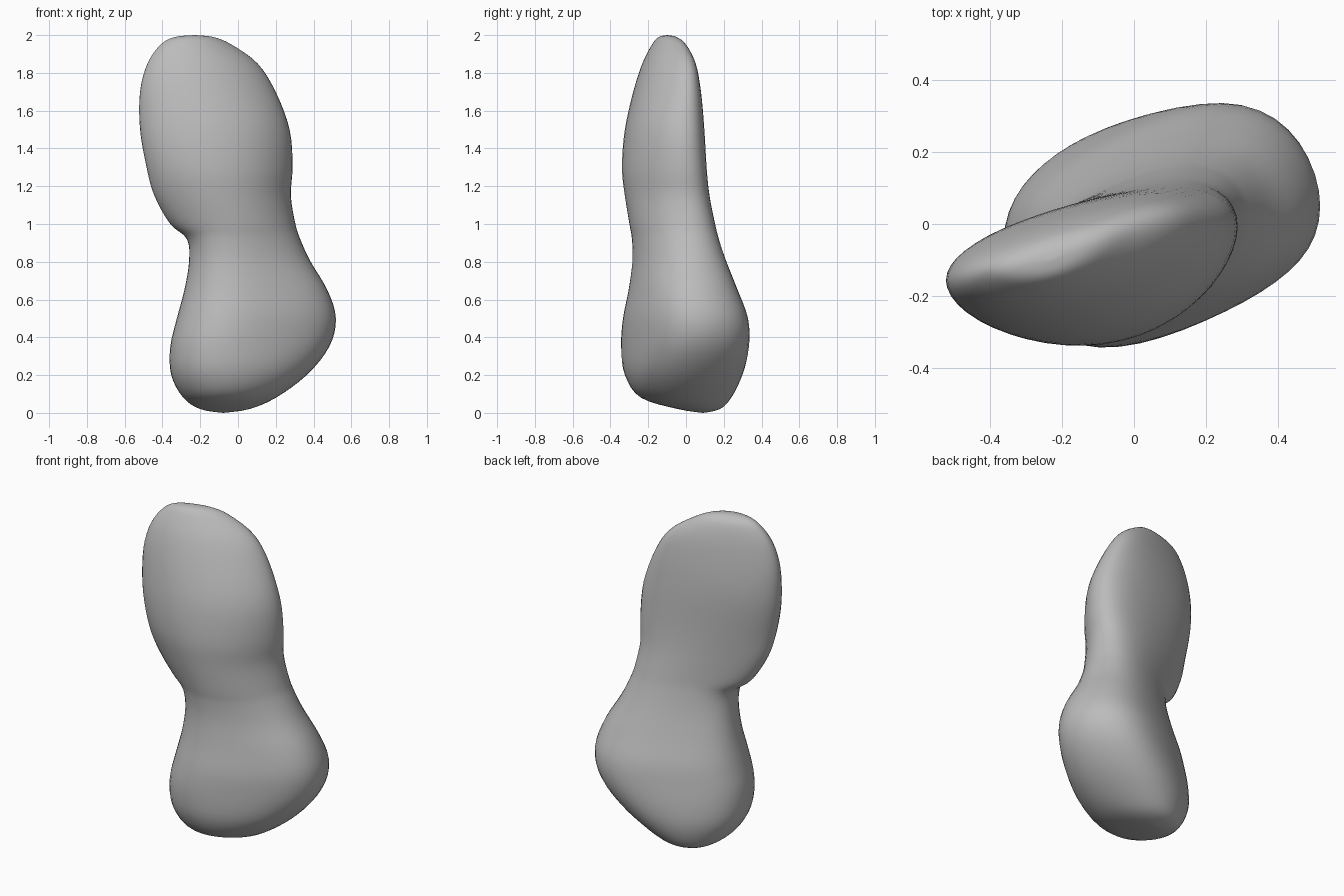
import bpy
import bmesh
from math import sin, cos, pi, radians

# Remove the default object
default = bpy.data.objects.get("Cube")
if default:
    bpy.data.objects.remove(default, do_unlink=True)

SIDES = 48
STEPS = 4

# Outline rows: height, right edge, left edge, front edge, back edge, rim flare
OUTLINE = [
    (0.0, -0.08, -0.08, 0.09, 0.09, 0),
    (0.02, -0.20, 0.06, -0.04, 0.18, 0),
    (0.08, -0.29, 0.20, -0.24, 0.24, 0),
    (0.2, -0.355, 0.365, -0.325, 0.30, 0),
    (0.35, -0.36, 0.485, -0.345, 0.335, 0),
    (0.5, -0.325, 0.52, -0.335, 0.33, 0),
    (0.65, -0.285, 0.475, -0.305, 0.275, 0),
    (0.8, -0.26, 0.385, -0.285, 0.215, 0),
    (0.92, -0.27, 0.33, -0.287, 0.175, 0),
    (1.0, -0.295, 0.305, -0.30, 0.155, 0.065),
    (1.15, -0.385, 0.28, -0.325, 0.125, 0.06),
    (1.3, -0.465, 0.29, -0.34, 0.11, 0.02),
    (1.5, -0.52, 0.275, -0.325, 0.098, 0),
    (1.7, -0.52, 0.20, -0.28, 0.08, 0),
    (1.85, -0.48, 0.105, -0.232, 0.052, 0),
    (1.95, -0.41, -0.035, -0.18, 0.0, 0),
    (1.99, -0.335, -0.13, -0.145, -0.05, 0),
    (2.0, -0.23, -0.23, -0.10, -0.10, 0),
]


def spline(p, q, r, s, t):
    """Smooth value between q and r."""
    return q + 0.5 * t * (r - p + t * (2 * p - 5 * q + 4 * r - s + t * (3 * (q - r) + s - p)))


def smooth_rows(rows):
    """Fill in extra rows between the outline rows."""
    last = len(rows) - 1
    result = []
    for i in range(last):
        near = [rows[min(max(i + k, 0), last)] for k in (-1, 0, 1, 2)]
        for step in range(STEPS):
            result.append([spline(*values, step / STEPS) for values in zip(*near)])
    result.append(list(rows[last]))
    return result


def ramp(value, start, end):
    """Ease from 0 to 1 between start and end."""
    t = min(max((value - start) / (end - start), 0), 1)
    return t * t * (3 - 2 * t)


def section(row):
    """Slanted oval: boxy in the base, flat-backed in the upper lobe."""
    z, right, left, front, back, flare = row
    centre_x, centre_y = (left + right) / 2, (front + back) / 2
    half_x, half_y = (left - right) / 2, (back - front) / 2
    upper = ramp(z, 0.55, 1.3)
    points = []
    for i in range(SIDES):
        angle = 2 * pi * i / SIDES
        across, depth = cos(angle), sin(angle)
        base_slant = (9 + 15 * depth ** 2) * ramp(z, -0.1, 0.45)
        lobe_slant = 21 + 8 * across + 10 * depth + 12 * ramp(z, 1.5, 1.95)
        slant = radians(base_slant + (lobe_slant - base_slant) * upper)
        rim = flare * max(-across, 0) ** 4
        points.append((centre_x + half_x * across - rim,
                       centre_y + half_y * sin(angle + slant), z))
    return points


def loft(name, rows, material):
    """Skin a closed body over stacked sections."""
    bm = bmesh.new()
    bottom = bm.verts.new((rows[0][1], rows[0][3], rows[0][0]))
    top = bm.verts.new((rows[-1][1], rows[-1][3], rows[-1][0]))
    rings = [[bm.verts.new(p) for p in section(row)] for row in rows[1:-1]]
    for i in range(SIDES):
        j = (i + 1) % SIDES
        bm.faces.new((bottom, rings[0][j], rings[0][i]))
        bm.faces.new((top, rings[-1][i], rings[-1][j]))
        for low, high in zip(rings, rings[1:]):
            bm.faces.new((low[i], low[j], high[j], high[i]))
    # Ease the surface a little
    for _ in range(2):
        bmesh.ops.smooth_vert(bm, verts=bm.verts, factor=0.3,
                              use_axis_x=True, use_axis_y=True, use_axis_z=False)
    bmesh.ops.recalc_face_normals(bm, faces=bm.faces)
    for face in bm.faces:
        face.smooth = True
    mesh = bpy.data.meshes.new(name)
    bm.to_mesh(mesh)
    bm.free()
    mesh.materials.append(material)
    body = bpy.data.objects.new(name, mesh)
    bpy.context.collection.objects.link(body)


# Plain grey finish
grey = bpy.data.materials.new("plain_grey")
grey.use_nodes = True
colour = (0.5, 0.5, 0.5, 1)
grey.diffuse_color = colour
grey.node_tree.nodes["Principled BSDF"].inputs["Base Color"].default_value = colour

# One rounded body with a narrow waist
loft("rounded_body", smooth_rows(OUTLINE), grey)
